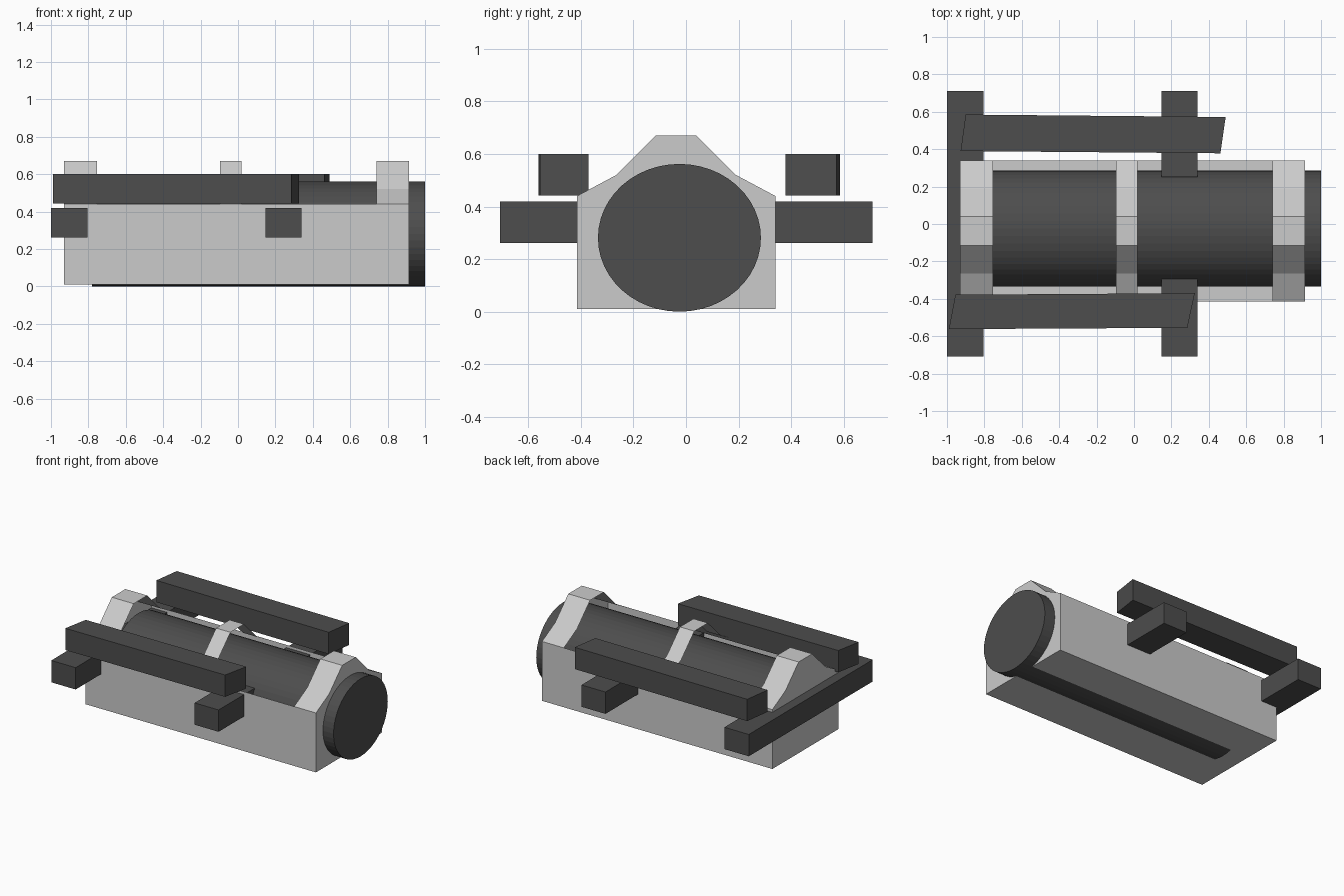
import bpy, bmesh, math

if "Cube" in bpy.data.objects:
    bpy.data.objects.remove(bpy.data.objects["Cube"])

dark = bpy.data.materials.new("dark_grey")
dark.diffuse_color = (0.075, 0.075, 0.075, 1)
dark.use_nodes = True
dark.node_tree.nodes["Principled BSDF"].inputs["Base Color"].default_value = dark.diffuse_color


def finish(name, bm, mat=None):
    me = bpy.data.meshes.new(name)
    bm.to_mesh(me)
    bm.free()
    ob = bpy.data.objects.new(name, me)
    bpy.context.collection.objects.link(ob)
    if mat:
        me.materials.append(mat)
    return ob


def prism(name, outline, z0, z1):
    """Extrude an xy outline from z0 to z1."""
    bm = bmesh.new()
    low = [bm.verts.new((x, y, z0)) for x, y in outline]
    top = [bm.verts.new((x, y, z1)) for x, y in outline]
    n = len(outline)
    bm.faces.new(low)
    bm.faces.new(top)
    for i in range(n):
        j = (i + 1) % n
        bm.faces.new((low[i], low[j], top[j], top[i]))
    bmesh.ops.recalc_face_normals(bm, faces=bm.faces)
    return finish(name, bm, dark)


def block(name, x0, x1, y0, y1, z0, z1):
    return prism(name, [(x0, y0), (x1, y0), (x1, y1), (x0, y1)], z0, z1)


# Cradle: open trough with roof strips over the rib spans only
profile = [(-0.415, 0.01), (0.34, 0.01), (0.34, 0.44), (0.19, 0.52),
           (0.04, 0.67), (-0.115, 0.67), (-0.265, 0.52), (-0.415, 0.44)]
stations = [-0.93, -0.755, -0.095, 0.02, 0.74, 0.915]
bm = bmesh.new()
rings = [[bm.verts.new((x, y, z)) for y, z in profile] for x in stations]
for s in range(len(stations) - 1):
    for i in range(8):
        if s % 2 and 2 <= i <= 6:
            continue
        j = (i + 1) % 8
        bm.faces.new((rings[s][i], rings[s + 1][i], rings[s + 1][j], rings[s][j]))
bm.faces.new(rings[0])
bm.faces.new(rings[-1])
# drop the unused roof vertices, then orient the faces
bmesh.ops.delete(bm, geom=[v for v in bm.verts if not v.link_faces], context='VERTS')
bmesh.ops.recalc_face_normals(bm, faces=bm.faces)
finish("ribbed_cradle", bm)

# Main barrel: slightly oval drum, poking out of the +x end
bm = bmesh.new()
bmesh.ops.create_cone(bm, cap_ends=True, segments=48, radius1=1, radius2=1, depth=1.78)
for v in bm.verts:
    x, y, z = v.co
    v.co = (0.11 + z, -0.025 + 0.31 * x, 0.281 + 0.281 * y)
bmesh.ops.recalc_face_normals(bm, faces=bm.faces)
finish("barrel", bm, dark)

# Cross bars carrying the side rails
block("rear_cross_bar", -1.0, -0.805, -0.708, 0.71, 0.262, 0.42)
block("right_bracket", 0.148, 0.34, -0.708, -0.29, 0.262, 0.42)
block("left_bracket", 0.148, 0.34, 0.25, 0.71, 0.262, 0.42)

# Side rails with slanted ends
prism("right_rail", [(-0.99, -0.562), (0.285, -0.555), (0.325, -0.37), (-0.955, -0.378)], 0.442, 0.6)
prism("left_rail", [(-0.927, 0.39), (0.462, 0.378), (0.49, 0.572), (-0.9, 0.585)], 0.442, 0.6)
